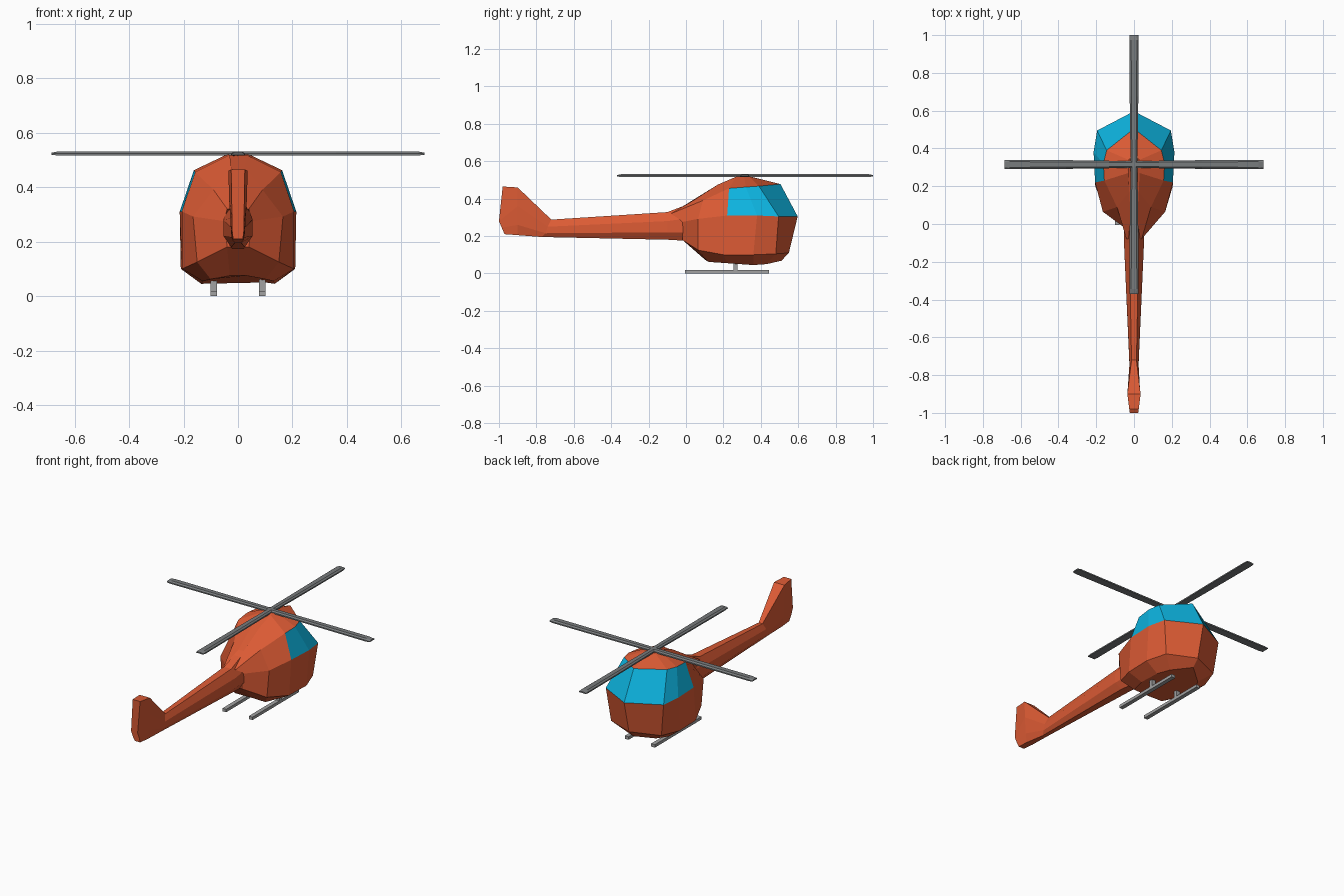
import bpy, bmesh
from mathutils import Matrix, Vector

if "Cube" in bpy.data.objects:
    bpy.data.objects.remove(bpy.data.objects["Cube"])


def material(name, rgb):
    m = bpy.data.materials.new(name)
    m.diffuse_color = (*rgb, 1)
    m.use_nodes = True
    m.node_tree.nodes["Principled BSDF"].inputs["Base Color"].default_value = m.diffuse_color
    return m


ORANGE = material("orange_paint", (0.72, 0.105, 0.035))
CYAN = material("cyan_glass", (0.004, 0.46, 0.75))
GREY = material("grey_metal", (0.19, 0.20, 0.205))
PALE = material("pale_grey_metal", (0.36, 0.36, 0.36))


def finish(name, bm, *mats):
    bmesh.ops.recalc_face_normals(bm, faces=bm.faces)
    mesh = bpy.data.meshes.new(name)
    bm.to_mesh(mesh)
    bm.free()
    for m in mats:
        mesh.materials.append(m)
    obj = bpy.data.objects.new(name, mesh)
    bpy.context.collection.objects.link(obj)
    return obj


def loft(bm, rings):
    """Skin equal-length closed rings, cap both ends; returns side faces per band."""
    vs = [[bm.verts.new(p) for p in r] for r in rings]
    n = len(vs[0])
    bands = [[bm.faces.new((a[i], a[(i + 1) % n], b[(i + 1) % n], b[i])) for i in range(n)]
             for a, b in zip(vs, vs[1:])]
    bm.faces.new(vs[0])
    bm.faces.new(vs[-1])
    return bands


def add_box(bm, lo, hi):
    lo, hi = Vector(lo), Vector(hi)
    size = hi - lo
    bmesh.ops.create_cube(bm, size=1, matrix=Matrix.Translation((lo + hi) / 2)
                          @ Matrix.Diagonal((*size, 1)))


# Cabin: stacked half outlines running nose -> front corner -> side -> tail
half_rings = [
    [(0, .51, .068), (.10, .43, .05), (.135, .36, .045), (.13, .22, .055), (.10, .12, .062), (.03, .10, .075)],
    [(0, .55, .11), (.17, .48, .105), (.21, .36, .10), (.205, .20, .10), (.15, .065, .125), (.04, -.02, .18)],
    [(0, .597, .305), (.195, .495, .305), (.214, .38, .31), (.206, .22, .31), (.165, .065, .292), (.05, -.02, .275)],
    [(0, .505, .478), (.145, .39, .467), (.162, .32, .462), (.157, .23, .455), (.09, .09, .39), (.04, -.08, .32)],
    [(0, .36, .514), (.03, .34, .518), (.04, .31, .52), (.03, .27, .518), (.025, .17, .475), (.018, .03, .385)],
]
bm = bmesh.new()
bands = loft(bm, [h + [(-x, y, z) for x, y, z in h[:0:-1]] for h in half_rings])
for f in bands[2]:  # glass: the band above the belt, ahead of the rear pillar
    if min(v.co.y for v in f.verts) > .2:
        f.material_index = 1
finish("cabin", bm, ORANGE, CYAN)

# Tail boom flaring into the fin: sections of (y, z, half width), top to bottom
sections = [
    [(.05, .385, .02), (.05, .30, .05), (.05, .22, .05), (.05, .17, .02)],
    [(-.10, .328, .025), (-.10, .28, .053), (-.10, .22, .053), (-.08, .18, .025)],
    [(-.72, .288, .013), (-.74, .25, .024), (-.75, .215, .024), (-.77, .195, .012)],
    [(-.90, .46, .035), (-.90, .36, .033), (-.90, .26, .027), (-.90, .205, .02)],
    [(-.98, .465, .025), (-1.0, .28, .022), (-.985, .245, .022), (-.97, .21, .018)],
]
bm = bmesh.new()
loft(bm, [[(w, y, z) for y, z, w in s] + [(-w, y, z) for y, z, w in s[::-1]] for s in sections])
finish("tail_boom_and_fin", bm, ORANGE)

# Rotor: two crossed double blades, slightly narrower at the middle, tips chamfered
HUB_Y = .315
for name, along_x in (("rotor_blades_crosswise", True), ("rotor_blades_lengthwise", False)):
    bm = bmesh.new()
    rings = []
    for t, w, lo, hi in ((-.685, .023, .518, .526), (-.66, .025, .516, .531), (-.36, .023, .516, .531),
                         (0, .018, .515, .531), (.36, .023, .516, .531), (.66, .025, .516, .531),
                         (.685, .023, .518, .526)):
        ring = [(t, -w, lo), (t, w, lo), (t, w, (lo + hi) / 2), (t, w * .6, hi),
                (t, -w * .6, hi), (t, -w, (lo + hi) / 2)]
        rings.append([(a, HUB_Y + b, z) if along_x else (b, HUB_Y + a, z) for a, b, z in ring])
    loft(bm, rings)
    finish(name, bm, GREY)

# Landing skids, each on one short post
for side, name in ((-1, "left_skid"), (1, "right_skid")):
    x = side * .089
    bm = bmesh.new()
    add_box(bm, (x - .0125, -.005, 0), (x + .0125, .445, .018))
    add_box(bm, (x - .0125, .255, .015), (x + .0125, .275, .075))
    finish(name, bm, PALE)
